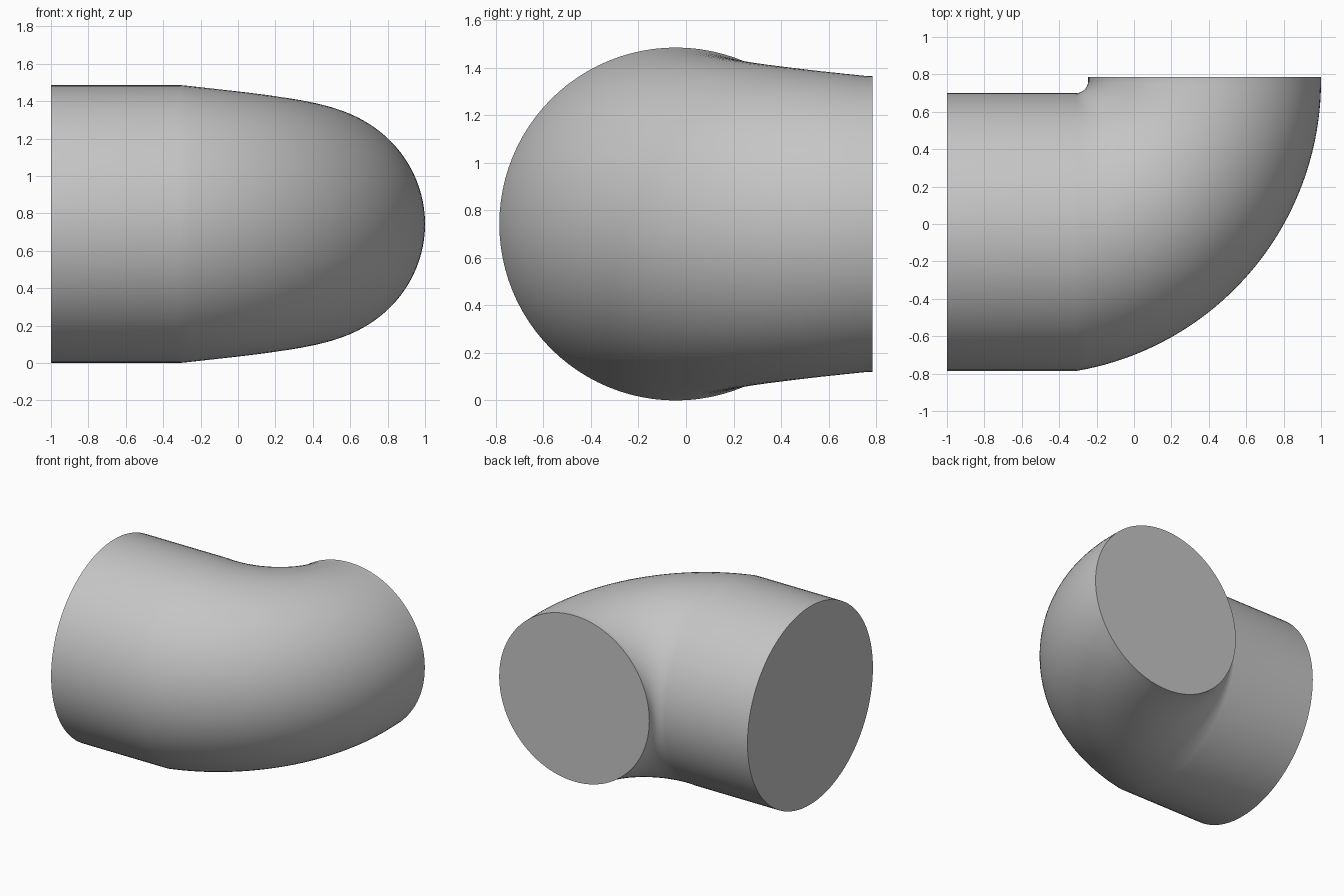
import bpy, bmesh, math
from mathutils import Vector

cube = bpy.data.objects.get("Cube")
if cube:
    bpy.data.objects.remove(cube)

SIDES, STEPS = 96, 40
R_BIG, R_SMALL, INNER = 0.743, 0.6225, 0.065   # pipe radii and inside bend radius
BEND_X, BEND_Y, BACK = -0.31, 0.765, 0.785     # inside bend centre and narrow end plane
RIGHT = BEND_X + INNER + 2 * R_SMALL           # outermost side of the bend

# Outside arc: meets the wide pipe at a slight angle, the narrow one tangentially
drop = INNER + 2 * R_BIG
reach = RIGHT - BEND_X
OUTER = (reach ** 2 + drop ** 2) / (2 * reach)
OUTER_X = RIGHT - OUTER
FIRST_TURN = math.asin((BEND_X - OUTER_X) / OUTER)

# One flat grey for the whole fitting
grey = bpy.data.materials.new("plain grey")
grey.use_nodes = True
grey.diffuse_color = (0.56, 0.56, 0.56, 1)
grey.node_tree.nodes["Principled BSDF"].inputs["Base Color"].default_value = (0.56, 0.56, 0.56, 1)

bm = bmesh.new()


def arc_point(x, radius, turn):
    return Vector((x + radius * math.sin(turn), BEND_Y - radius * math.cos(turn), R_BIG))


def ring(inside, outside, height):
    """Upright section spanning two points, with the given half height."""
    center, half = (inside + outside) / 2, (outside - inside) / 2
    angles = (2 * math.pi * i / SIDES for i in range(SIDES))
    return [bm.verts.new(center + half * math.cos(a)
                         + Vector((0, 0, math.sin(a) * height))) for a in angles]


# Straight wide end
rings = [ring(Vector((-1, BEND_Y - INNER, R_BIG)), Vector((-1, BEND_Y - drop, R_BIG)), R_BIG)]

# Quarter bend tapering evenly to the narrow end
for s in range(STEPS + 1):
    t = s / STEPS
    inside = arc_point(BEND_X, INNER, t * math.pi / 2)
    outside = arc_point(OUTER_X, OUTER, FIRST_TURN + t * (math.pi / 2 - FIRST_TURN))
    rings.append(ring(inside, outside, R_BIG + (R_SMALL - R_BIG) * t))

# Short straight narrow end
rings.append(ring(Vector((BEND_X + INNER, BACK, R_BIG)), Vector((RIGHT, BACK, R_BIG)), R_SMALL))

# Skin and flat end caps
for a, b in zip(rings, rings[1:]):
    for i in range(SIDES):
        j = (i + 1) % SIDES
        bm.faces.new((a[i], a[j], b[j], b[i]))
bm.faces.new(rings[0])
bm.faces.new(rings[-1])
bmesh.ops.recalc_face_normals(bm, faces=bm.faces)

mesh = bpy.data.meshes.new("reducing_elbow")
bm.to_mesh(mesh)
bm.free()
mesh.materials.append(grey)
elbow = bpy.data.objects.new("reducing_elbow", mesh)
bpy.context.collection.objects.link(elbow)
bpy.context.view_layer.objects.active = elbow
elbow.select_set(True)
bpy.ops.object.shade_smooth_by_angle(angle=math.radians(35))
